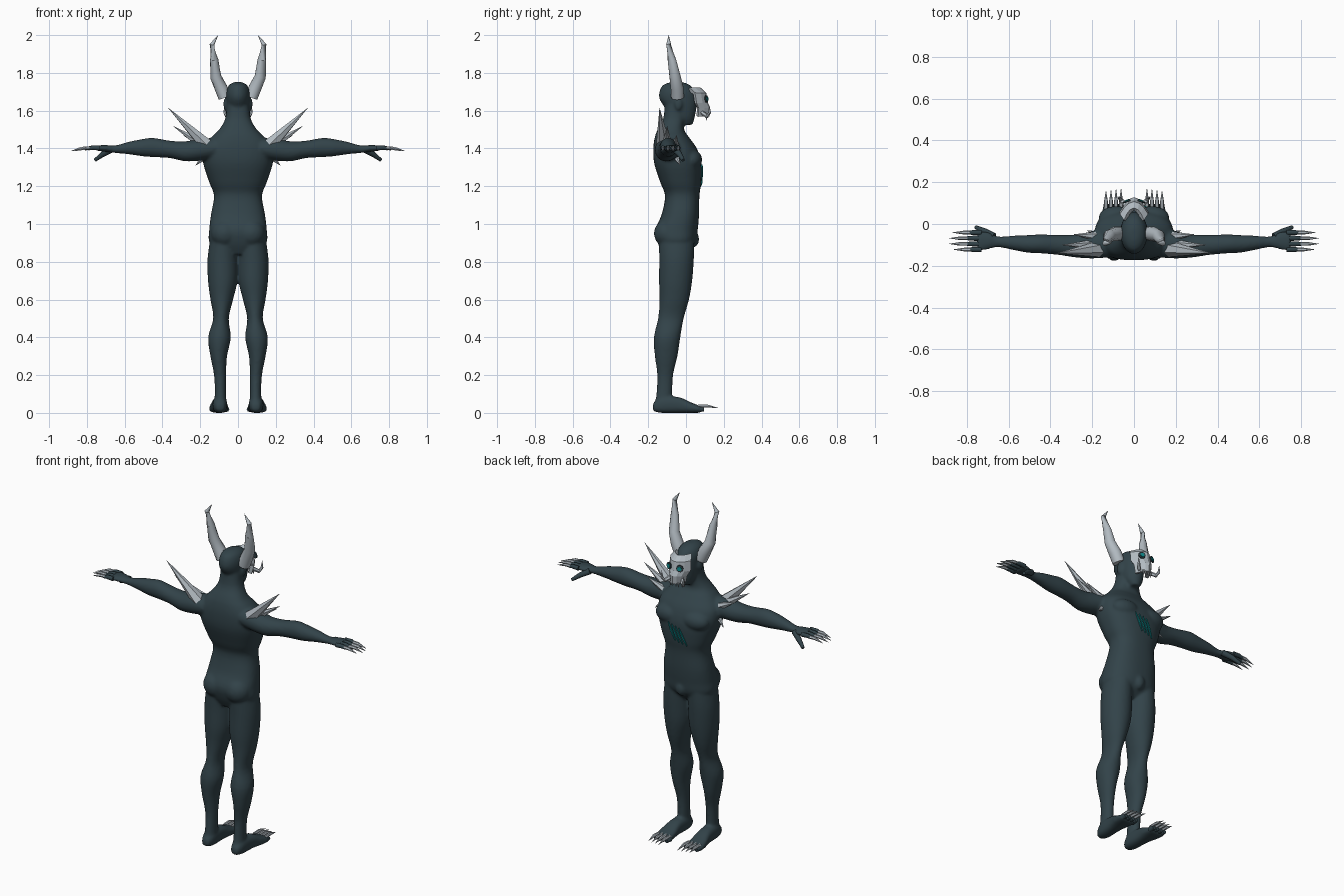
import bpy, bmesh, math
from mathutils import Vector

cube = bpy.data.objects.get("Cube")
if cube:
    bpy.data.objects.remove(cube, do_unlink=True)


def material(name, rgb, rough=0.6):
    mat = bpy.data.materials.new(name)
    mat.use_nodes = True
    mat.diffuse_color = (*rgb, 1)
    shader = mat.node_tree.nodes["Principled BSDF"]
    shader.inputs["Base Color"].default_value = (*rgb, 1)
    shader.inputs["Roughness"].default_value = rough
    return mat


SKIN = material("dark slate skin", (0.032, 0.056, 0.067))
BONE = material("pale grey bone", (0.45, 0.5, 0.54))
TEAL = material("glowing teal", (0.005, 0.25, 0.26))
SIDES = (1, -1)


def finish(bm, name, mat, smooth_angle=None):
    bmesh.ops.recalc_face_normals(bm, faces=bm.faces)
    mesh = bpy.data.meshes.new(name)
    bm.to_mesh(mesh)
    bm.free()
    mesh.materials.append(mat)
    obj = bpy.data.objects.new(name, mesh)
    bpy.context.collection.objects.link(obj)
    if smooth_angle:
        bpy.ops.object.select_all(action='DESELECT')
        obj.select_set(True)
        bpy.context.view_layer.objects.active = obj
        bpy.ops.object.shade_smooth_by_angle(angle=math.radians(smooth_angle))
    return obj


def bridge(bm, rings):
    """Skin a list of vertex rings and cap both ends."""
    n = len(rings[0])
    for low, high in zip(rings, rings[1:]):
        for i in range(n):
            j = (i + 1) % n
            bm.faces.new((low[i], low[j], high[j], high[i]))
    bm.faces.new(rings[0])
    bm.faces.new(rings[-1])


def smooth_keys(keys, steps=4):
    """Catmull-Rom interpolation of the ring values."""
    out = []
    for i in range(len(keys) - 1):
        quad = [Vector(keys[min(max(k, 0), len(keys) - 1)]) for k in range(i - 1, i + 3)]
        a, b, c, d = quad
        for s in range(steps):
            t = s / steps
            out.append(b + (c - a) * (t / 2) + (a * 2 - b * 5 + c * 4 - d) * (t * t / 2)
                       + (b * 3 - a - c * 3 + d) * (t ** 3 / 2))
    return out + [Vector(keys[-1])]


def loft(bm, keys, axis, power=2.0, side=1, n=28):
    """Superellipse sections: position on axis, two centres, two radii."""
    slot = "XYZ".index(axis)
    rings = []
    for t, a, b, ra, rb in smooth_keys(keys):
        ring = []
        for i in range(n):
            ang = math.tau * i / n
            c, s = math.cos(ang), math.sin(ang)
            co = [a + ra * math.copysign(abs(c) ** (2 / power), c),
                  b + rb * math.copysign(abs(s) ** (2 / power), s)]
            co.insert(slot, t)
            ring.append(bm.verts.new((co[0] * side, co[1], co[2])))
        rings.append(ring)
    bridge(bm, rings)


def blob(bm, centre, radii, side=1):
    made = bmesh.ops.create_uvsphere(bm, u_segments=20, v_segments=12, radius=1)
    for v in made["verts"]:
        co = [c + r * k for c, r, k in zip(centre, radii, v.co)]
        v.co = (co[0] * side, co[1], co[2])


def tube(bm, points, radii, side=1, n=8):
    """Round tube along points; a tiny last radius makes a spike."""
    pts = [Vector((p[0] * side, p[1], p[2])) for p in points]
    rings = []
    for i, p in enumerate(pts):
        way = pts[min(i + 1, len(pts) - 1)] - pts[max(i - 1, 0)]
        turn = way.to_track_quat('Z', 'Y')
        ring = []
        for k in range(n):
            ang = math.tau * k / n
            ring.append(bm.verts.new(p + turn @ Vector((math.cos(ang), math.sin(ang), 0)) * radii[i]))
        rings.append(ring)
    bridge(bm, rings)


# Body: overlapping muscle masses fused into one skin
bm = bmesh.new()
loft(bm, [(.84, 0, -.06, .08, .06), (.9, 0, -.05, .15, .1), (.97, 0, -.05, .152, .112),
          (1.05, 0, -.03, .143, .099), (1.15, 0, -.02, .127, .091), (1.22, 0, -.028, .152, .108),
          (1.32, 0, -.043, .184, .125), (1.4, 0, -.058, .185, .115), (1.46, 0, -.075, .14, .09),
          (1.5, 0, -.08, .1, .07), (1.56, 0, -.062, .067, .058), (1.66, 0, -.05, .058, .06)],
     'Z', power=2.4, n=40)
# Head
loft(bm, [(1.525, 0, .01, .025, .025), (1.56, 0, -.005, .048, .05), (1.61, 0, -.025, .06, .08),
          (1.66, 0, -.04, .064, .1), (1.7, 0, -.045, .063, .096), (1.735, 0, -.05, .048, .072),
          (1.752, 0, -.05, .02, .03)], 'Z')
blob(bm, (0, .035, .92), (.035, .035, .045))
for s in SIDES:
    # Legs and feet
    loft(bm, [(.93, .075, -.05, .07, .095), (.82, .081, -.05, .08, .092), (.7, .081, -.055, .078, .088),
              (.6, .086, -.062, .06, .078), (.5, .09, -.08, .041, .068), (.4, .098, -.1, .06, .07),
              (.3, .102, -.105, .044, .06), (.2, .095, -.11, .032, .042), (.1, .093, -.115, .03, .042),
              (.02, .095, -.125, .034, .045)], 'Z', side=s)
    loft(bm, [(-.175, .095, .03, .02, .02), (-.13, .095, .042, .037, .042), (-.04, .098, .042, .04, .042),
              (.03, .102, .027, .05, .027), (.08, .102, .018, .05, .018)], 'Y', power=2.6, side=s)
    # Arms and palms
    loft(bm, [(.12, -.09, 1.4, .07, .055), (.2, -.1, 1.393, .065, .058), (.28, -.105, 1.385, .055, .053),
              (.36, -.1, 1.395, .048, .046), (.45, -.095, 1.405, .045, .051), (.51, -.095, 1.404, .042, .045),
              (.58, -.09, 1.402, .034, .033), (.65, -.085, 1.396, .026, .02), (.7, -.08, 1.4, .042, .018),
              (.75, -.082, 1.402, .049, .014)], 'X', side=s)
    blob(bm, (.07, -.095, .95), (.075, .075, .075), s)
    blob(bm, (.085, .03, 1.34), (.085, .056, .055), s)
    blob(bm, (.066, -.04, 1.635), (.012, .02, .033), s)
body = finish(bm, "body", SKIN)
fuse = body.modifiers.new("fuse", 'REMESH')
fuse.mode = 'VOXEL'
fuse.voxel_size = 0.008
fuse.use_smooth_shade = True
relax = body.modifiers.new("relax", 'SMOOTH')
relax.factor = 0.5
relax.iterations = 5

# Fingers, thumbs and toes, with their claws
digits, claws = bmesh.new(), bmesh.new()
for s in SIDES:
    for i, reach in enumerate((.79, .81, .81, .795)):
        y = -.122 + i * .027
        tube(digits, [(.73, y, 1.402), (.77, y, 1.404), (reach, y, 1.398)], (.013, .012, .008), s)
        tube(claws, [(reach - .015, y, 1.402), (reach + .02, y, 1.401), (reach + .075, y, 1.386)],
             (.009, .009, .0005), s, n=6)
        x = .062 + i * .024
        tube(digits, [(x, .06, .02), (x, .095, .018)], (.016, .011), s)
        tube(claws, [(x, .06, .036), (x, .11, .037), (x, .172 - i * .004, .026)], (.008, .009, .0005), s, n=6)
    tube(digits, [(.67, -.06, 1.395), (.715, -.035, 1.37), (.757, -.015, 1.338)], (.018, .015, .009), s)
finish(digits, "fingers_and_toes", SKIN, 50)
finish(claws, "claws", BONE, 40)

# Horns and shoulder spikes
horns, spikes = bmesh.new(), bmesh.new()
for s in SIDES:
    tube(horns, [(.07, -.045, 1.67), (.09, -.047, 1.72), (.118, -.058, 1.78), (.126, -.075, 1.87),
                 (.138, -.092, 1.95), (.105, -.092, 2)], (.034, .035, .03, .022, .013, .0005), s, n=12)
    for base, tip, r in (((.17, -.12, 1.42), (.37, -.14, 1.615), .038),
                         ((.16, -.1, 1.4), (.345, -.1, 1.52), .032),
                         ((.17, -.06, 1.41), (.29, -.05, 1.47), .025),
                         ((.16, -.06, 1.37), (.225, -.03, 1.31), .024)):
        tube(spikes, [base, tip], (r, .0005), s, n=6)
finish(horns, "horns", BONE, 40)
finish(spikes, "shoulder_spikes", BONE)

# Bone mask: curved faceted plate over the face
bm = bmesh.new()
rows = []
for z, half, front in ((1.715, .042, .07), (1.69, .06, .098), (1.64, .062, .106),
                       (1.615, .048, .118), (1.57, .036, .115)):
    rows.append([bm.verts.new((u * half / 3, front - .055 * (u / 3) ** 2, z)) for u in range(-3, 4)])
for low, high in zip(rows, rows[1:]):
    for i in range(6):
        bm.faces.new((low[i], low[i + 1], high[i + 1], high[i]))
mask = finish(bm, "face_mask", BONE)
shell = mask.modifiers.new("thickness", 'SOLIDIFY')
shell.thickness = 0.02
shell.offset = 0

# Tusks and teeth
bm = bmesh.new()
for s in SIDES:
    tube(bm, [(.035, .085, 1.59), (.06, .112, 1.57), (.07, .125, 1.59), (.072, .124, 1.63)],
         (.012, .011, .008, .0005), s, n=6)
    for x in (.01, .026):
        tube(bm, [(x, .108, 1.575), (x, .108, 1.545)], (.007, .0005), s, n=6)
finish(bm, "tusks_and_teeth", BONE)

# Eye sockets with teal eyes
for name, mat, size, y in (("eye_sockets", SKIN, 1, .108), ("eyes", TEAL, .6, .112)):
    bm = bmesh.new()
    for s in SIDES:
        way = Vector((.35, .93, .08)).normalized() * .003
        at = Vector((.035, y, 1.662))
        tube(bm, [at - way, at + way], (.02 * size, .02 * size), s, n=10)
    finish(bm, name, mat)

# Claw scratches laid onto the chest
bm = bmesh.new()
for i in range(4):
    strip = []
    for k in range(13):
        t = k / 12
        x = .058 - i * .024 - .045 * t
        z = 1.315 - i * .006 - .1 * t
        w = .0008 + .0045 * math.sin(math.pi * t)
        strip.append([bm.verts.new((x + d * w, .2, z)) for d in (-1, 1)])
    for (a, b), (c, d) in zip(strip, strip[1:]):
        bm.faces.new((a, b, d, c))
scratches = finish(bm, "chest_scratches", TEAL)
wrap = scratches.modifiers.new("lay_on", 'SHRINKWRAP')
wrap.target = body
wrap.wrap_method = 'PROJECT'
wrap.use_project_y = True
wrap.use_negative_direction = True
wrap.offset = 0.004
plate = scratches.modifiers.new("thickness", 'SOLIDIFY')
plate.thickness = 0.006
plate.offset = 0
